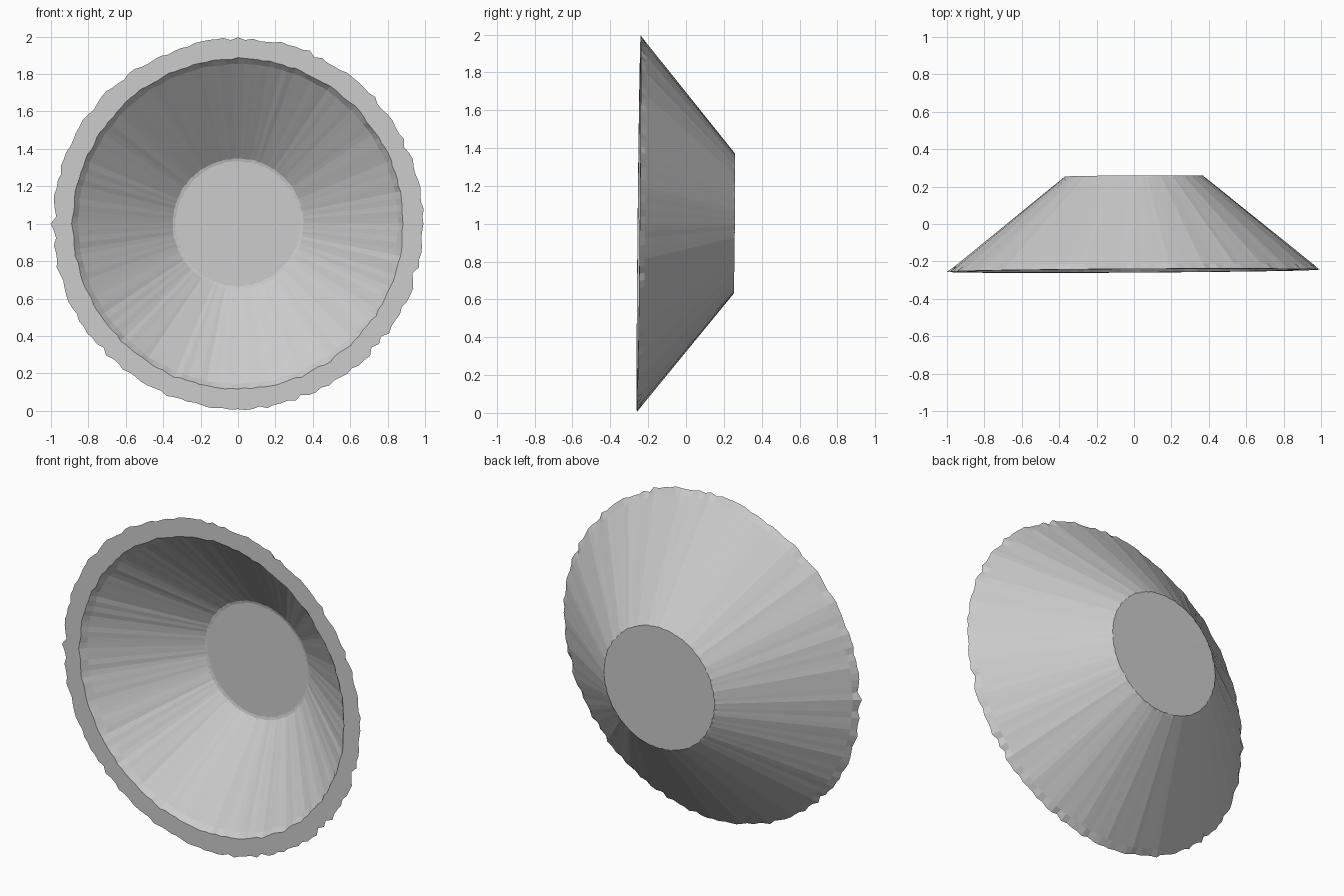
import bpy, bmesh, math, random

if "Cube" in bpy.data.objects:
    bpy.data.objects.remove(bpy.data.objects["Cube"])

random.seed(7)
SIDES, SUB = 32, 5          # broad facets, each split so the edges can be chipped
N = SIDES * SUB

# Profile (radius, y, chip size): back disc, outer wall, rim, inner wall, floor
profile = [
    (0.372, 0.256, 0.006),
    (0.382, 0.247, 0.004),
    (0.960, -0.222, 0.0),
    (1.002, -0.250, 0.016),
    (0.890, -0.250, 0.010),
    (0.860, -0.218, 0.006),
    (0.352, 0.183, 0.004),
    (0.338, 0.187, 0.008),
]


def facet_radius(i):
    """Scale that keeps subdivided points on straight polygon sides."""
    step = 2 * math.pi / SIDES
    a = (i % SUB) / SUB * step
    return math.cos(step / 2) / math.cos(a - step / 2)


def place(r, y, angle):
    x, z = r * math.cos(angle), r * math.sin(angle)
    return (x, y + 0.010 * z + 0.006 * x, 1 + z)   # dish leans very slightly


bm = bmesh.new()
rings = []
for r, y, chip in profile:
    ring = []
    for i in range(N):
        loss = chip * random.random()
        if chip > 0.012 and random.random() < 0.06:
            loss += 0.012                           # occasional deeper nick
        ring.append(bm.verts.new(place(r * facet_radius(i) - loss, y,
                                       2 * math.pi * i / N)))
    rings.append(ring)

# Walls between rings
for a, b in zip(rings, rings[1:]):
    for i in range(N):
        j = (i + 1) % N
        bm.faces.new((a[i], a[j], b[j], b[i]))

# Back disc and inner floor
for ring, y in ((rings[0], 0.257), (rings[-1], 0.188)):
    c = bm.verts.new((0, y, 1))
    for i in range(N):
        bm.faces.new((ring[i], ring[(i + 1) % N], c))

bmesh.ops.recalc_face_normals(bm, faces=bm.faces)
mesh = bpy.data.meshes.new("stone_bowl")
bm.to_mesh(mesh)
bm.free()
bowl = bpy.data.objects.new("stone_bowl", mesh)
bpy.context.collection.objects.link(bowl)
